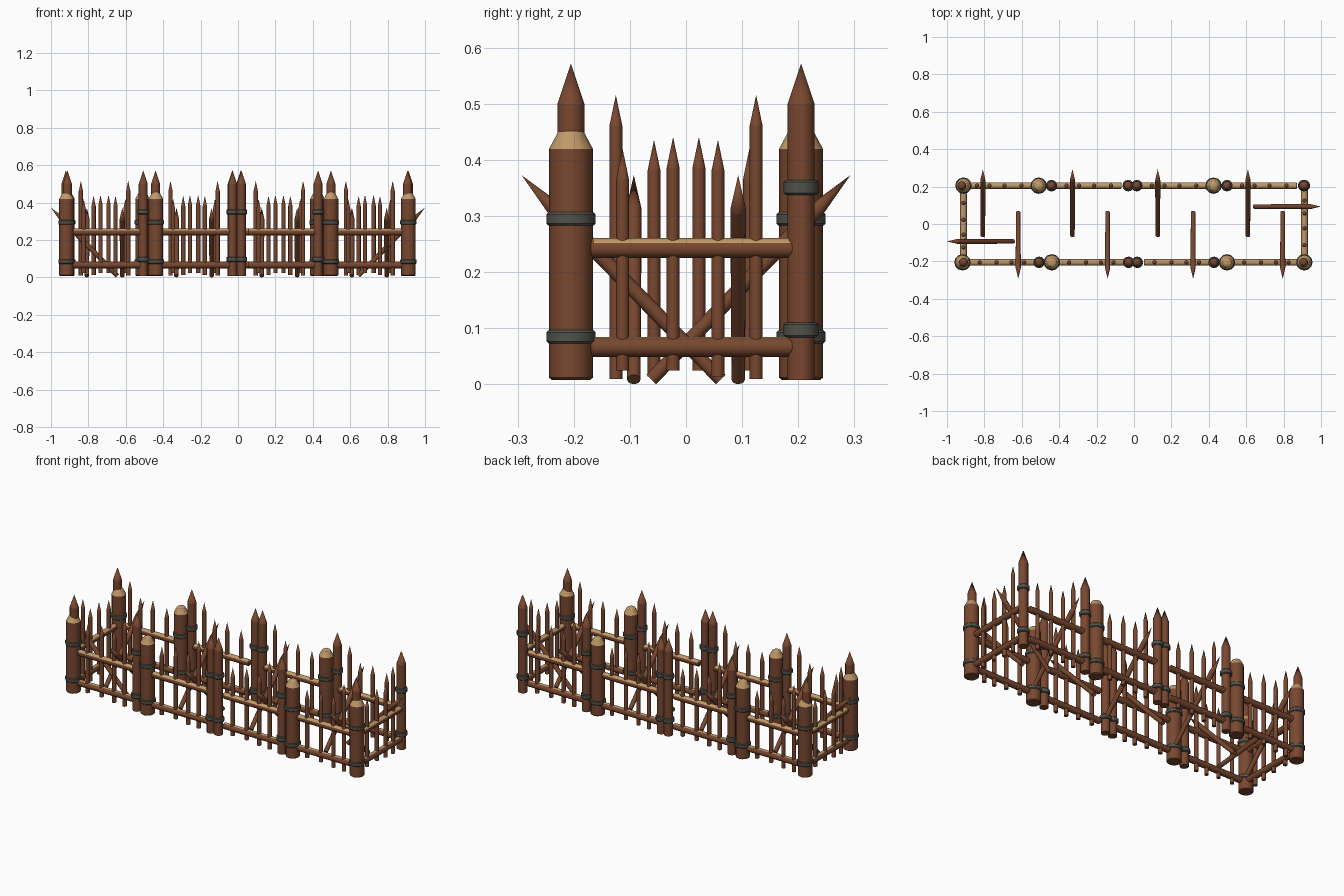
import bpy, bmesh, math
from mathutils import Matrix, Vector

if "Cube" in bpy.data.objects:
    bpy.data.objects.remove(bpy.data.objects["Cube"])

SIDES = 12


def material(name, rgb):
    m = bpy.data.materials.new(name)
    m.diffuse_color = (*rgb, 1)
    m.use_nodes = True
    m.node_tree.nodes["Principled BSDF"].inputs["Base Color"].default_value = m.diffuse_color
    return m


BROWN = material("bark brown", (0.19, 0.064, 0.029))
TAN = material("cut wood tan", (0.53, 0.32, 0.14))
IRON = material("dark iron", (0.085, 0.085, 0.07))


def lathe(name, profile, mats, matrix=Matrix(), rule=None):
    """Revolve (radius, height) points around z, then apply matrix."""
    bm = bmesh.new()
    rings = []
    for r, z in profile:
        if r == 0:
            rings.append([bm.verts.new((0, 0, z))])
        else:
            rings.append([bm.verts.new((r * math.cos(a), r * math.sin(a), z))
                          for a in (2 * math.pi * i / SIDES for i in range(SIDES))])
    for lo, hi in zip(rings, rings[1:]):
        for i in range(SIDES):
            j = (i + 1) % SIDES
            quad = [lo[i % len(lo)], lo[j % len(lo)], hi[j % len(hi)], hi[i % len(hi)]]
            bm.faces.new(list(dict.fromkeys(quad)))
    for ring in (rings[0], rings[-1]):
        if len(ring) > 2:
            bm.faces.new(ring)
    bm.transform(matrix)
    bmesh.ops.recalc_face_normals(bm, faces=bm.faces)
    for f in bm.faces:
        f.smooth = True
        if rule and rule(f):
            f.material_index = 1
    # keep the ring edges crisp
    for ring in rings:
        s = set(ring)
        for v in ring:
            for e in v.link_edges:
                if e.other_vert(v) in s:
                    e.smooth = False
    me = bpy.data.meshes.new(name)
    bm.to_mesh(me)
    bm.free()
    for m in mats:
        me.materials.append(m)
    return me


def stake(name, r, bottom, shoulder, tip, matrix=Matrix()):
    return lathe(name, [(r, bottom), (r, shoulder), (0, tip)], [BROWN], matrix)


def band(name, r, z, h):
    c = 0.004
    return lathe(name, [(r - c, z - h / 2), (r, z - h / 2 + c),
                        (r, z + h / 2 - c), (r - c, z + h / 2)], [IRON])


# Posts and their iron bands
thick_post = lathe("thick_post", [(0.034, 0.008), (0.039, 0.012), (0.039, 0.42),
                                  (0.023, 0.45), (0, 0.463)], [BROWN, TAN],
                   rule=lambda f: f.calc_center_median().z > 0.421)
thin_post = stake("thin_post", 0.024, 0.008, 0.50, 0.572)
thick_bands = [band("thick_post_band", 0.044, z, 0.024) for z in (0.085, 0.295)]
thin_bands = [band("thin_post_band", 0.031, z, 0.027) for z in (0.097, 0.351)]


# Rails with stripped upper faces
def rail(name, z, limit):
    mat = (Matrix.Translation((0.035, 0, z)) @ Matrix.Rotation(math.pi / 2, 4, 'Y'))
    return lathe(name, [(0.014, 0), (0.018, 0.006), (0.018, 0.36), (0.014, 0.366)],
                 [BROWN, TAN], mat, rule=lambda f: f.normal.z > limit)


lower_rail = rail("lower_rail", 0.067, 0.9)
upper_rail = rail("upper_rail", 0.243, 0.6)

# Pickets: position along panel, bottom, tip
pickets = [(t, stake("picket", 0.0115, lo, hi - 0.055, hi)) for t, lo, hi in
           [(0.092, 0.025, 0.42), (0.182, 0.025, 0.441),
            (0.262, 0.014, 0.436), (0.330, 0.010, 0.516)]]

# Leaning spike, inside foot to outside tip
foot, point = Vector((0.298, 0.267, 0.009)), Vector((0.298, -0.088, 0.373))
axis = point - foot
lean = Matrix.Translation(foot) @ axis.to_track_quat('Z', 'Y').to_matrix().to_4x4()
L = axis.length
spike = lathe("leaning_spike", [(0.012, 0), (0.014, L - 0.085), (0, L)], [BROWN], lean)


def put(mesh, frame, t=0.0):
    ob = bpy.data.objects.new(mesh.name, mesh)
    ob.matrix_world = frame @ Matrix.Translation((t, 0, 0))
    bpy.context.collection.objects.link(ob)


def panel(x, y, degrees, thick=True):
    frame = Matrix.Translation((x, y, 0)) @ Matrix.Rotation(math.radians(degrees), 4, 'Z')
    for m in ([thick_post] + thick_bands if thick else [thin_post] + thin_bands):
        put(m, frame)
    for m in [thin_post] + thin_bands:
        put(m, frame, 0.41)
    for m in (lower_rail, upper_rail, spike):
        put(m, frame)
    for t, m in pickets:
        put(m, frame, t)


# Front run, back run and the two ends
for x, thick in [(-0.917, True), (-0.439, True), (0.018, False), (0.497, True)]:
    panel(x, -0.205, 0, thick)
for x, thick in [(0.907, False), (0.425, True), (-0.031, False), (-0.510, True)]:
    panel(x, 0.205, 180, thick)
panel(0.911, -0.205, 90)
panel(-0.912, 0.205, 270)
